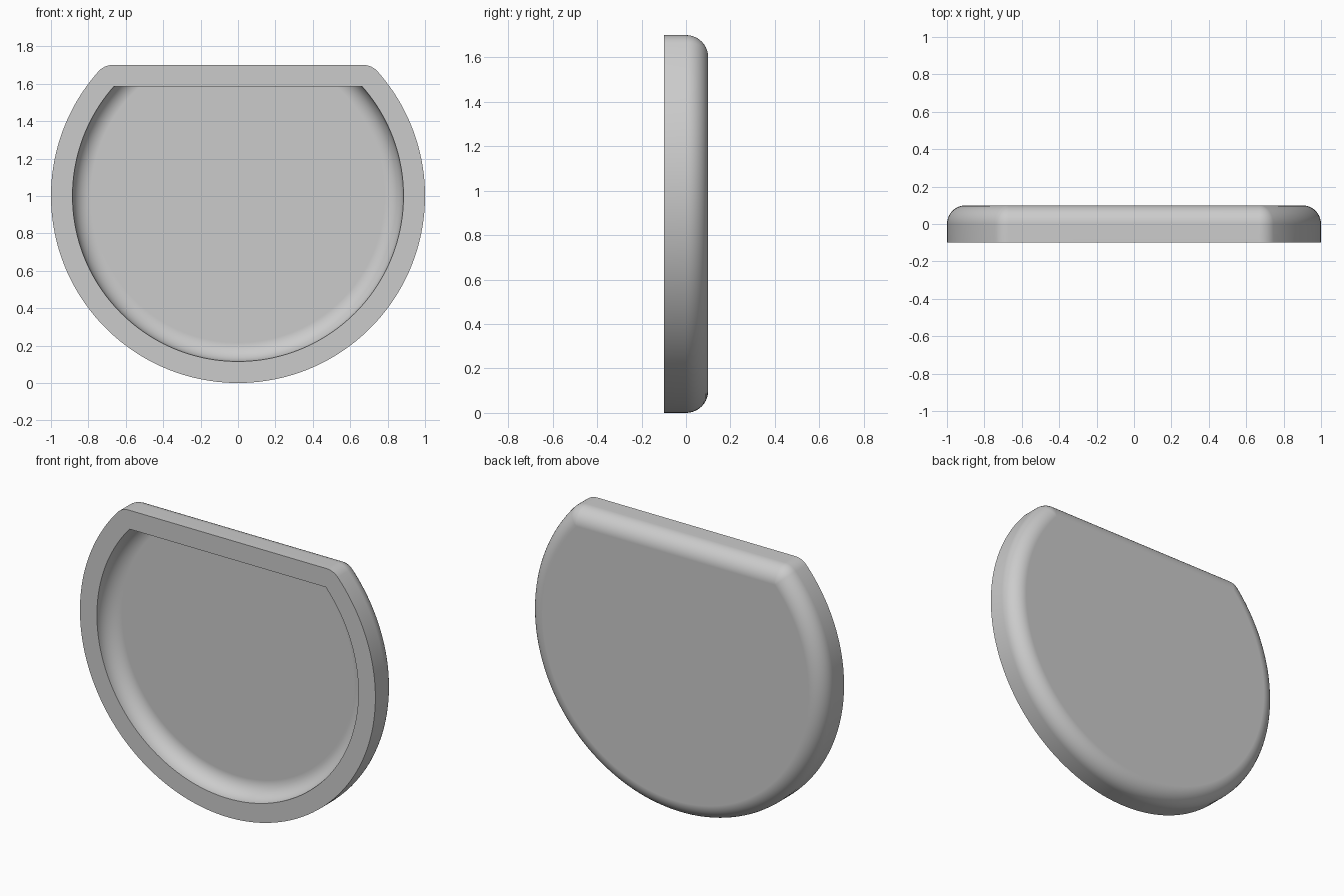
import bpy
import bmesh
from math import sin, cos, pi, asin, sqrt, radians

cube = bpy.data.objects.get("Cube")
if cube:
    bpy.data.objects.remove(cube)

ARC, CORNER, FILLET = 128, 6, 10
CENTRE_Z = 1.0


def outline(radius, top, corner, centre_corner):
    """Circle cut flat at height top, with both upper corners rounded."""
    cz = top - corner
    cx = sqrt((radius - corner) ** 2 - cz ** 2)
    tilt = asin(cz / (radius - corner))
    steps = range(centre_corner + 1)
    right = [(cx + corner * cos(a), cz + corner * sin(a))
             for a in (pi / 2 + (tilt - pi / 2) * i / centre_corner for i in steps)]
    sweep = pi + 2 * tilt
    arc = [(radius * cos(tilt - sweep * i / ARC), radius * sin(tilt - sweep * i / ARC))
           for i in range(1, ARC)]
    left = [(-x, z) for x, z in reversed(right)]
    return right + arc + left


def add_ring(bm, y, radius, top, corner):
    return [bm.verts.new((x, y, z + CENTRE_Z))
            for x, z in outline(radius, top, corner, CORNER)]


bm = bmesh.new()
rings = []
quarter = [pi / 2 * i / FILLET for i in range(FILLET + 1)]

# Outer shell, from the centre of the back to the front rim
round_r = 0.1
for a in reversed(quarter):
    inset = round_r * (1 - cos(a))
    rings.append(add_ring(bm, round_r * sin(a), 1 - inset, 0.7 - inset, round_r - inset))
rings.append(add_ring(bm, -0.1, 1, 0.7, round_r))

# Front recess: a round dish with a filleted floor and a straight upper wall
dish_r, dish_top, depth = 0.885, 0.585, 0.1
for a in quarter:
    rings.append(add_ring(bm, -0.1 + depth * sin(a),
                          dish_r - depth * (1 - cos(a)), dish_top, 0))

# Skin the rings and close the back and the recess floor
for a, b in zip(rings, rings[1:]):
    for i in range(len(a)):
        j = (i + 1) % len(a)
        bm.faces.new((a[i], a[j], b[j], b[i]))
bm.faces.new(rings[0])
bm.faces.new(rings[-1])
bmesh.ops.remove_doubles(bm, verts=bm.verts, dist=0.0001)
bmesh.ops.recalc_face_normals(bm, faces=bm.faces)

mesh = bpy.data.meshes.new("recessed_plate")
bm.to_mesh(mesh)
bm.free()
plate = bpy.data.objects.new("recessed_plate", mesh)
bpy.context.collection.objects.link(plate)

# Plain grey finish
grey = bpy.data.materials.new("plain grey")
grey.use_nodes = True
colour = (0.6, 0.6, 0.6, 1)
grey.diffuse_color = colour
grey.node_tree.nodes["Principled BSDF"].inputs["Base Color"].default_value = colour
mesh.materials.append(grey)

# Smooth curves with crisp rim edges
bpy.ops.object.select_all(action='DESELECT')
plate.select_set(True)
bpy.context.view_layer.objects.active = plate
bpy.ops.object.shade_smooth_by_angle(angle=radians(30))
weighted = plate.modifiers.new("even_shading", 'WEIGHTED_NORMAL')
weighted.keep_sharp = True
